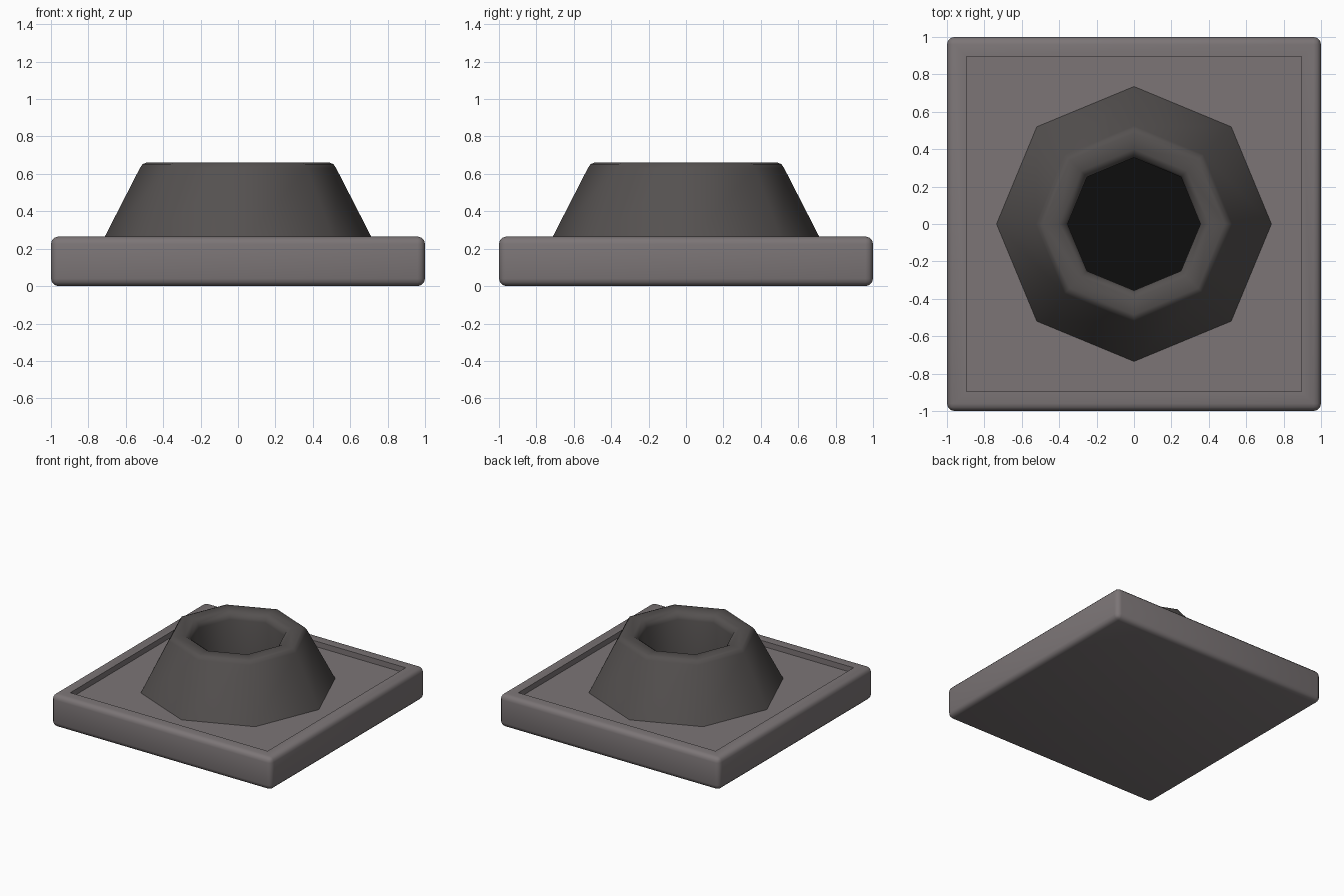
import bpy, bmesh, math

if "Cube" in bpy.data.objects:
    bpy.data.objects.remove(bpy.data.objects["Cube"])


def material(name, rgb):
    m = bpy.data.materials.new(name)
    m.diffuse_color = (*rgb, 1)
    m.use_nodes = True
    m.node_tree.nodes["Principled BSDF"].inputs["Base Color"].default_value = m.diffuse_color
    return m


def finish(name, bm, mat, angle=40):
    bmesh.ops.recalc_face_normals(bm, faces=bm.faces)
    me = bpy.data.meshes.new(name)
    bm.to_mesh(me)
    bm.free()
    ob = bpy.data.objects.new(name, me)
    bpy.context.collection.objects.link(ob)
    me.materials.append(mat)
    bpy.ops.object.select_all(action='DESELECT')
    ob.select_set(True)
    bpy.context.view_layer.objects.active = ob
    bpy.ops.object.shade_smooth_by_angle(angle=math.radians(angle))
    return ob


stone = material("stone", (0.20, 0.178, 0.182))
dark_stone = material("dark_stone", (0.09, 0.082, 0.08))
black = material("black", (0.004, 0.004, 0.004))

FLOOR = 0.22

# Square base: rounded slab with a shallow square recess in its top
bm = bmesh.new()
bmesh.ops.create_cube(bm, size=1)
for v in bm.verts:
    v.co.x *= 2
    v.co.y *= 2
    v.co.z = (v.co.z + 0.5) * 0.265
bmesh.ops.bevel(bm, geom=bm.edges[:], offset=0.04, segments=3,
                profile=0.5, affect='EDGES')
bm.normal_update()
top = max((f for f in bm.faces if f.normal.z > 0.99), key=lambda f: f.calc_area())
bmesh.ops.inset_region(bm, faces=[top], thickness=0.09)
walls = bmesh.ops.extrude_face_region(bm, geom=[top])
floor_verts = [g for g in walls['geom'] if isinstance(g, bmesh.types.BMVert)]
bmesh.ops.delete(bm, geom=[top], context='FACES_ONLY')
for v in floor_verts:
    v.co.z = FLOOR
finish("base", bm, stone)

# Eight-sided collar: radius/height profile swept round the z axis
profile = [(0.735, FLOOR), (0.525, 0.63), (0.51, 0.652), (0.485, 0.662),
           (0.40, 0.66), (0.365, 0.635), (0.355, 0.60), (0.355, FLOOR)]
bm = bmesh.new()
rings = []
for i in range(8):
    a = i * math.pi / 4
    rings.append([bm.verts.new((r * math.cos(a), r * math.sin(a), z))
                  for r, z in profile])
for i in range(8):
    p, q = rings[i], rings[(i + 1) % 8]
    for j in range(len(profile) - 1):
        bm.faces.new((p[j], q[j], q[j + 1], p[j + 1]))
finish("collar", bm, dark_stone, 50)

# Black floor of the central hole
bm = bmesh.new()
disc = [bm.verts.new((0.356 * math.cos(i * math.pi / 4),
                      0.356 * math.sin(i * math.pi / 4), FLOOR + 0.01))
        for i in range(8)]
bm.faces.new(disc)
finish("hole_floor", bm, black)
